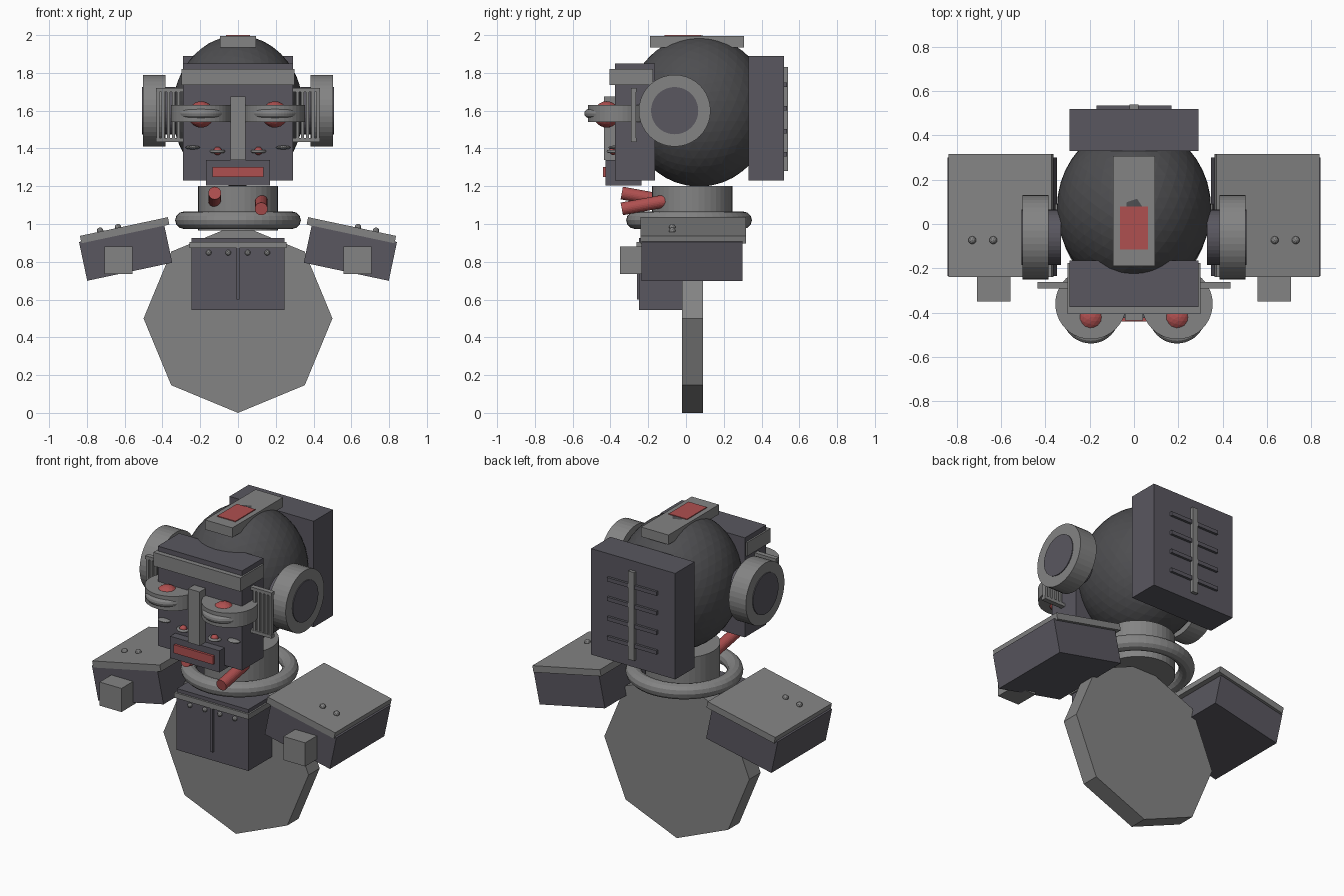
import bpy
from math import pi, radians, sin, cos
from mathutils import Vector

if "Cube" in bpy.data.objects:
    bpy.data.objects.remove(bpy.data.objects["Cube"], do_unlink=True)


def material(name, rgb):
    m = bpy.data.materials.new(name)
    m.use_nodes = True
    m.diffuse_color = (*rgb, 1)
    m.node_tree.nodes["Principled BSDF"].inputs["Base Color"].default_value = (*rgb, 1)
    return m


GREY = material("steel grey", (0.23, 0.23, 0.23))
DARK = material("dark slate", (0.10, 0.095, 0.115))
CHARCOAL = material("charcoal", (0.075, 0.075, 0.08))
RED = material("dull red", (0.43, 0.08, 0.08))


def finish(name, mat, scale=None):
    o = bpy.context.object
    o.name = name
    o.data.materials.append(mat)
    if scale:
        o.scale = scale
    return o


def box(name, mat, x, y, z, tilt=0):
    """Box from (low, high) ranges, optionally tilted about y."""
    mid = [(a + b) / 2 for a, b in (x, y, z)]
    bpy.ops.mesh.primitive_cube_add(size=1, location=mid, rotation=(0, tilt, 0))
    return finish(name, mat, [b - a for a, b in (x, y, z)])


def centred(name, mat, half, y, z):
    return box(name, mat, (-half, half), y, z)


def rod(name, mat, start, end, r, sides=40):
    a, b = Vector(start), Vector(end)
    d = b - a
    bpy.ops.mesh.primitive_cylinder_add(vertices=sides, radius=r, depth=d.length, location=(a + b) / 2,
                                        rotation=d.to_track_quat('Z', 'Y').to_euler())
    return finish(name, mat)


def ball(name, mat, loc, r, scale=None, level=3):
    bpy.ops.mesh.primitive_ico_sphere_add(subdivisions=level, radius=r, location=loc)
    return finish(name, mat, scale)


def ring(name, mat, loc, major, minor, scale=None):
    bpy.ops.mesh.primitive_torus_add(location=loc, major_radius=major, minor_radius=minor,
                                     major_segments=48, minor_segments=12)
    return finish(name, mat, scale)


# Head, rear pack and crest
ball("head", CHARCOAL, (0, 0.07, 1.598), 0.4, (0.87, 0.95, 1), level=4)
centred("rear_pack", DARK, 0.29, (0.33, 0.52), (1.23, 1.89))
centred("pack_spine", GREY, 0.02, (0.51, 0.54), (1.28, 1.83))
for i in range(4):
    z = 1.37 + 0.122 * i
    centred(f"pack_bar_{i}", DARK, 0.17, (0.51, 0.535), (z - 0.012, z + 0.012))
centred("crest", GREY, 0.094, (-0.19, 0.307), (1.935, 1.995))
centred("crest_panel", RED, 0.063, (-0.115, 0.08), (1.99, 2.0))

# Face
centred("face", DARK, 0.29, (-0.375, -0.165), (1.23, 1.85))
centred("brow", GREY, 0.3, (-0.405, -0.175), (1.735, 1.82))
centred("nose", GREY, 0.04, (-0.435, -0.36), (1.34, 1.675))
centred("mouth_block", DARK, 0.17, (-0.425, -0.235), (1.205, 1.34))
centred("mouth", RED, 0.135, (-0.44, -0.41), (1.25, 1.302))

# Paired head parts
for side, s in (("right", -1), ("left", 1)):
    x = s * 0.195
    rod(f"{side}_eye_disc", GREY, (x, -0.36, 1.54), (x, -0.36, 1.63), 0.16)
    ring(f"{side}_eye_ring", GREY, (x, -0.41, 1.585), 0.105, 0.024)
    ball(f"{side}_eye", RED, (x, -0.42, 1.58), 0.07)
    ball(f"{side}_cheek_light", RED, (s * 0.108, -0.385, 1.387), 0.022)
    ring(f"{side}_cheek_light_ring", GREY, (s * 0.108, -0.38, 1.385), 0.032, 0.008)
    ball(f"{side}_cheek_slit", GREY, (s * 0.24, -0.38, 1.405), 0.04, (1, 0.75, 0.25))

    rod(f"{side}_ear", GREY, (s * 0.385, -0.06, 1.6), (s * 0.503, -0.06, 1.6), 0.19)
    rod(f"{side}_ear_core", DARK, (s * 0.33, -0.06, 1.6), (s * 0.508, -0.06, 1.6), 0.125)

    # Side grille: two rails and upright bars
    for n, z in (("bottom", 1.445), ("top", 1.71)):
        box(f"{side}_grille_{n}_rail", GREY, sorted((s * 0.28, s * 0.435)),
            (-0.292, -0.262), (z - 0.01, z + 0.01))
    for i in range(5):
        bx = s * (0.315 + 0.027 * i)
        box(f"{side}_grille_bar_{i}", GREY, (bx - 0.008, bx + 0.008), (-0.29, -0.265), (1.44, 1.715))

    # Throat tube
    rod(f"{side}_throat_tube", RED, (s * 0.123, -0.11, 1.122), (s * 0.123, -0.34, 1.122 - s * 0.042), 0.034, 24)

# Neck and collar
rod("neck", GREY, (0, 0.033, 0.965), (0, 0.033, 1.2), 0.212)
ring("collar", GREY, (0, 0.016, 1.02), 0.287, 0.046)

# Octagonal body plate
profile = [(0.5 * sin(i * pi / 4), 0.5 + 0.5 * cos(i * pi / 4)) for i in range(8)]
verts = [(x, y, z) for y in (-0.02, 0.09) for x, z in profile]
faces = [tuple(range(8)), tuple(range(15, 7, -1))]
faces += [(i, i + 8, (i + 1) % 8 + 8, (i + 1) % 8) for i in range(8)]
mesh = bpy.data.meshes.new("body_plate")
mesh.from_pydata(verts, [], faces)
mesh.materials.append(GREY)
bpy.context.collection.objects.link(bpy.data.objects.new("body_plate", mesh))

# Chest box
centred("chest", DARK, 0.247, (-0.25, -0.02), (0.545, 0.88))
centred("chest_strip", GREY, 0.256, (-0.262, -0.02), (0.872, 0.905))
centred("chest_lid", DARK, 0.246, (-0.25, -0.02), (0.9, 0.927))
centred("chest_seam", DARK, 0.008, (-0.26, -0.24), (0.6, 0.872))
for i in range(4):
    ball(f"chest_bolt_{i}", GREY, (-0.155 + 0.1033 * i, -0.252, 0.848), 0.015, level=2)

# Arms
for side, s in (("right", -1), ("left", 1)):
    tilt = s * radians(12)
    cx = s * 0.595
    box(f"{side}_arm", DARK, (cx - 0.23, cx + 0.23), (-0.235, 0.3), (0.745, 0.955), tilt)
    cx = s * 0.6
    box(f"{side}_arm_lid", GREY, (cx - 0.238, cx + 0.238), (-0.24, 0.317), (0.947, 0.987), tilt)
    for n, bx, z in (("inner", 0.635, 0.983), ("outer", 0.73, 0.964)):
        ball(f"{side}_{n}_arm_bolt", GREY, (s * bx, -0.073, z), 0.018, level=2)
    cx = s * 0.633
    box(f"{side}_hand", GREY, (cx - 0.075, cx + 0.075), (-0.35, -0.2), (0.735, 0.882))
